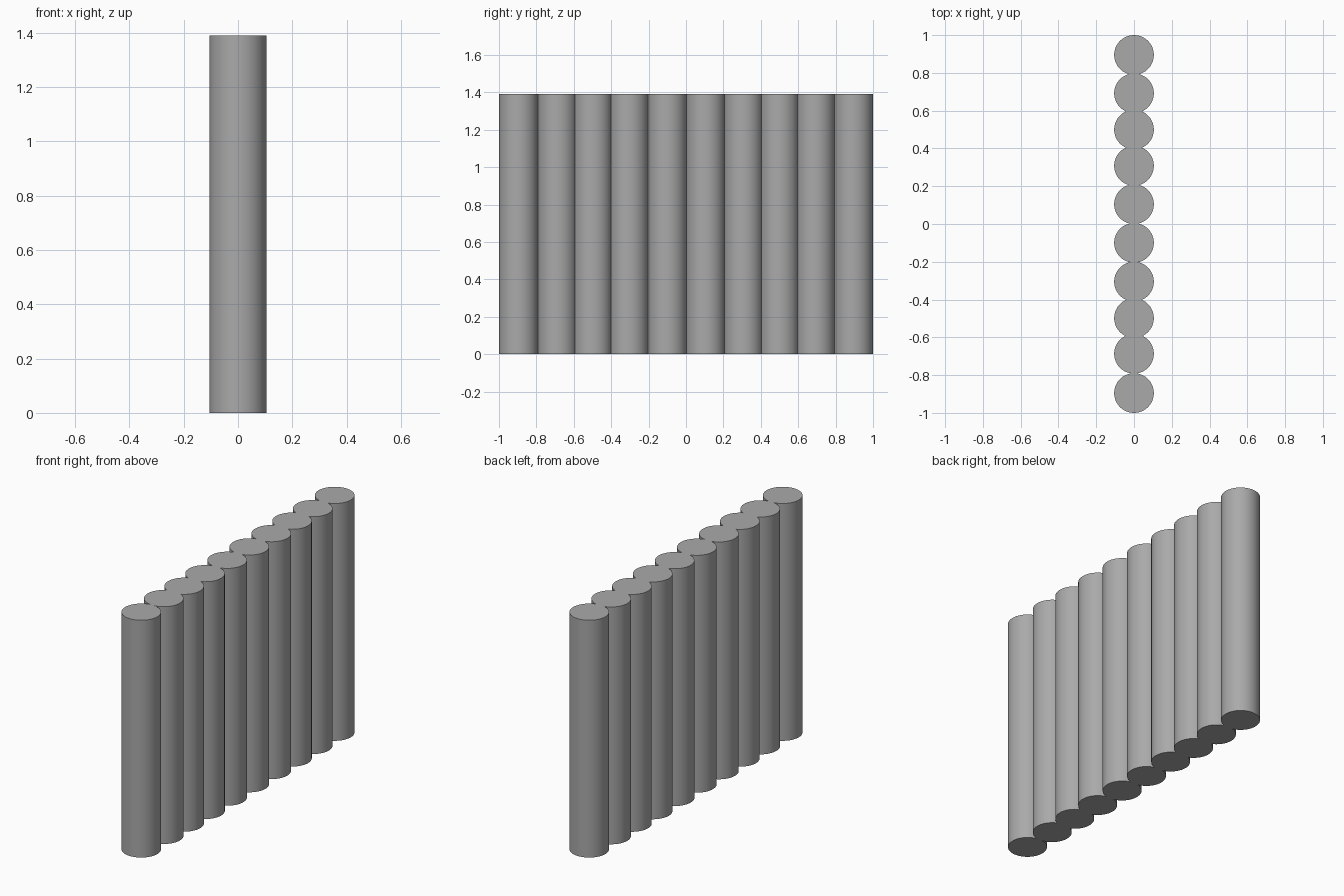
import bpy
import math

cube = bpy.data.objects.get("Cube")
if cube:
    bpy.data.objects.remove(cube, do_unlink=True)

# Plain grey finish
grey = bpy.data.materials.new("plain grey")
grey.use_nodes = True
colour = (0.4, 0.4, 0.4, 1)
grey.diffuse_color = colour
grey.node_tree.nodes["Principled BSDF"].inputs["Base Color"].default_value = colour

RADIUS, HEIGHT = 0.105, 1.39


# One upright round post with flat ends
def add_post(index, y):
    bpy.ops.mesh.primitive_cylinder_add(
        vertices=64, radius=RADIUS, depth=HEIGHT, location=(0, y, HEIGHT / 2))
    post = bpy.context.object
    post.name = f"post_{index}"
    post.data.materials.append(grey)
    bpy.ops.object.shade_smooth_by_angle(angle=math.radians(30))


# Row of slightly overlapping posts, front to back
centres = [-0.895, -0.687, -0.498, -0.305, -0.1, 0.105, 0.308, 0.5, 0.692, 0.895]
for index, y in enumerate(centres, 1):
    add_post(index, y)
